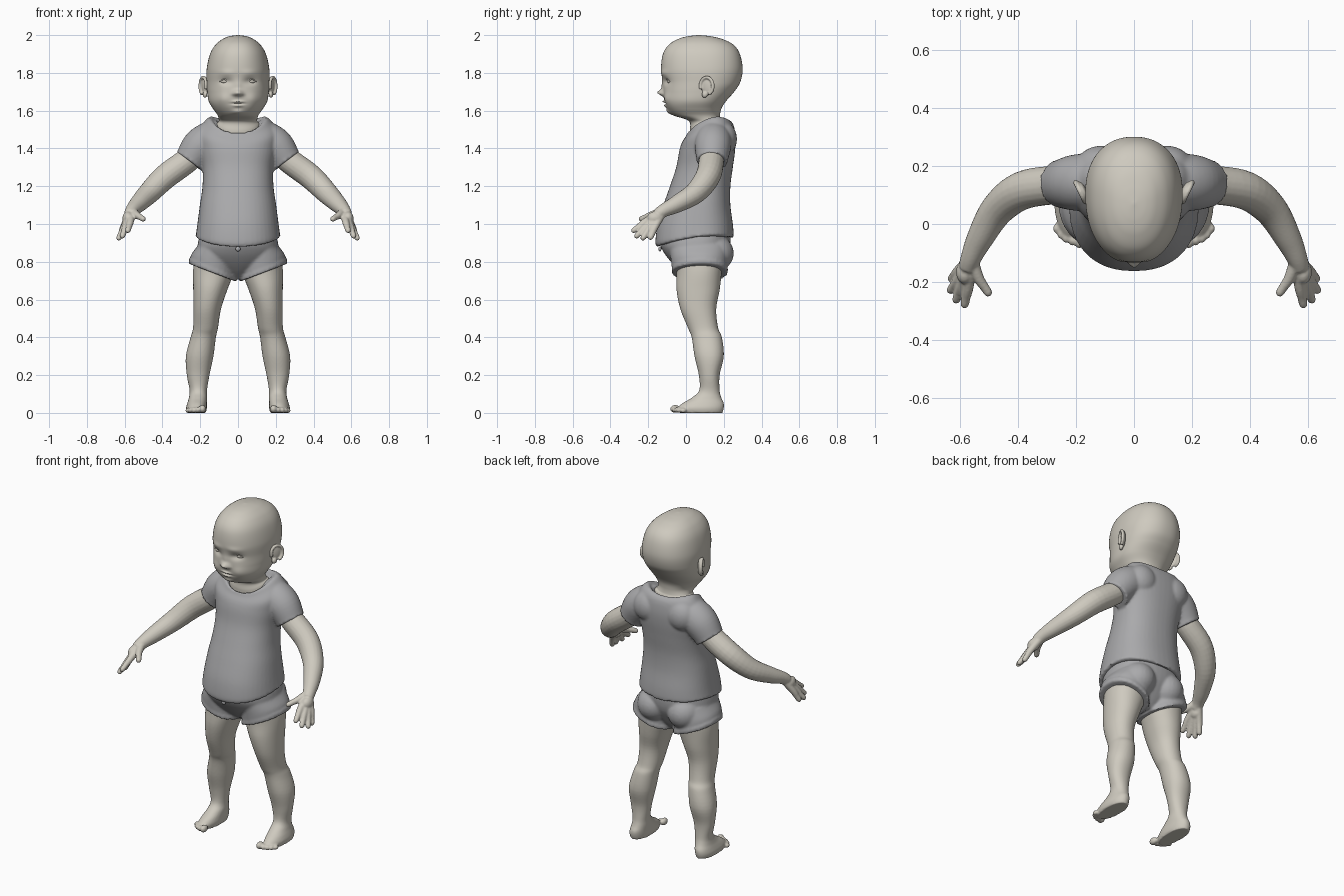
import bpy, bmesh, math
from mathutils import Vector, Matrix

cube = bpy.data.objects.get("Cube")
if cube:
    bpy.data.objects.remove(cube, do_unlink=True)


def material(name, rgb):
    m = bpy.data.materials.new(name)
    m.use_nodes = True
    m.diffuse_color = (*rgb, 1)
    bsdf = m.node_tree.nodes["Principled BSDF"]
    bsdf.inputs["Base Color"].default_value = (*rgb, 1)
    bsdf.inputs["Roughness"].default_value = 0.7
    return m


SKIN = material("pale_skin", (0.62, 0.59, 0.52))
CLOTH = material("grey_cloth", (0.40, 0.40, 0.41))


def spline(rows, n):
    """Smooth interpolation through rows of numbers."""
    pts = [rows[0]] + list(rows) + [rows[-1]]
    out = []
    for a, b, c, d in zip(pts, pts[1:], pts[2:], pts[3:]):
        for k in range(n):
            t = k / n
            out.append([q + t / 2 * (r - p + t * (2*p - 5*q + 4*r - u + t * (3*(q - r) + u - p)))
                        for p, q, r, u in zip(a, b, c, d)])
    return out + [list(rows[-1])]


def skin_rings(bm, rings):
    loops = [[bm.verts.new(p) for p in ring] for ring in rings]
    n = len(loops[0])
    for lo, hi in zip(loops, loops[1:]):
        for i in range(n):
            bm.faces.new((lo[i], lo[(i + 1) % n], hi[(i + 1) % n], hi[i]))
    bm.faces.new(loops[0][::-1])
    bm.faces.new(loops[-1])


def loft(bm, rows, s=1, n=5, seg=48, power=0.9, wide=0.55):
    """Stack of rings: z, front, back, half width, tilt, side lift, centre x, tilt x."""
    rings = []
    full = [tuple(r) + (0,) * (8 - len(r)) for r in rows]
    for z, yf, yb, hw, tilt, lift, cx, tx in spline(full, n):
        cy = yf + (yb - yf) * wide
        ring = []
        for i in range(seg):
            a = math.tau * i / seg
            c, d = math.cos(a), math.sin(a)
            dx = hw * math.copysign(abs(c) ** power, c)
            dy = (yb - cy if d > 0 else cy - yf) * math.copysign(abs(d) ** power, d)
            ring.append(Vector((s * (cx + dx), cy + dy, z + tilt * dy + lift * c * c + tx * dx)))
        rings.append(ring)
    skin_rings(bm, rings)


def tube(bm, rows, s=1, n=5, seg=20):
    """Round limb along a path of x, y, z, radius."""
    pts = spline(rows, n)
    pos = [Vector(p[:3]) for p in pts]
    rings = []
    for i, p in enumerate(pos):
        t = (pos[min(i + 1, len(pos) - 1)] - pos[max(i - 1, 0)]).normalized()
        u = t.cross(Vector((0.3, 0.9, 0.3))).normalized()
        v = t.cross(u)
        ring = []
        for k in range(seg):
            a = math.tau * k / seg
            q = p + (u * math.cos(a) + v * math.sin(a)) * pts[i][3]
            ring.append((s * q.x, q.y, q.z))
        rings.append(ring)
    skin_rings(bm, rings)


def ball(bm, centre, size, s=1, turn=0):
    m = (Matrix.Translation((s * centre[0], centre[1], centre[2]))
         @ Matrix.Rotation(s * turn, 4, 'Z') @ Matrix.Diagonal((*size, 1)))
    bmesh.ops.create_uvsphere(bm, u_segments=24, v_segments=16, radius=1, matrix=m)


def finish(bm, name, mat, voxel=0, smooth=3):
    """Make the object, fuse its shells when a voxel size is given."""
    bmesh.ops.recalc_face_normals(bm, faces=bm.faces)
    mesh = bpy.data.meshes.new(name)
    bm.to_mesh(mesh)
    bm.free()
    ob = bpy.data.objects.new(name, mesh)
    bpy.context.collection.objects.link(ob)
    if voxel:
        rm = ob.modifiers.new("fuse", 'REMESH')
        rm.mode = 'VOXEL'
        rm.voxel_size = voxel
        sm = ob.modifiers.new("soften", 'SMOOTH')
        sm.factor, sm.iterations = 0.5, smooth
        bpy.context.view_layer.update()
        dg = bpy.context.evaluated_depsgraph_get()
        fused = bpy.data.meshes.new_from_object(ob.evaluated_get(dg))
        ob.modifiers.clear()
        ob.data = fused
    ob.data.materials.clear()
    ob.data.materials.append(mat)
    for p in ob.data.polygons:
        p.use_smooth = True
    return ob


# head and neck
bm = bmesh.new()
loft(bm, [(2.0, .065, .075, .005), (1.994, .01, .13, .045), (1.98, -.04, .19, .08),
          (1.95, -.09, .25, .118), (1.9, -.122, .285, .148), (1.82, -.132, .30, .166),
          (1.75, -.122, .287, .166), (1.7, -.12, .255, .163), (1.65, -.113, .212, .155),
          (1.61, -.10, .187, .132), (1.575, -.065, .18, .108), (1.545, .015, .182, .102),
          (1.51, .02, .19, .115, .2, .02), (1.46, .02, .2, .13, .2, .02)], n=12, seg=96)
# face relief: x, z, spread x, spread z, height
relief = [(0, 1.695, .02, .016, .03), (0, 1.73, .014, .03, .008), (.02, 1.688, .009, .009, .01),
          (.065, 1.755, .03, .018, -.014), (.06, 1.8, .04, .015, .005), (.08, 1.66, .035, .035, .01),
          (0, 1.648, .024, .006, .012), (0, 1.626, .02, .007, .01), (0, 1.637, .03, .004, -.006),
          (0, 1.592, .03, .015, .012)]
for v in bm.verts:
    if v.co.y < .03:
        x, z = abs(v.co.x), v.co.z
        v.co.y -= sum(h * math.exp(-((x - cx) / sx) ** 2 - ((z - cz) / sz) ** 2)
                      for cx, cz, sx, sz, h in relief)
finish(bm, "head", SKIN)

for s, side in ((1, "left"), (-1, "right")):
    # eye and upper lid
    bm = bmesh.new()
    ball(bm, (.068, -.083, 1.755), (.026, .016, .011), s)
    tube(bm, [(.041, -.1, 1.755, .002), (.068, -.1, 1.768, .004), (.097, -.085, 1.754, .002)], s, seg=8)
    finish(bm, side + "_eye", SKIN)

    # ear with raised rim and lobe
    bm = bmesh.new()
    ball(bm, (.174, .113, 1.73), (.012, .036, .05), s, -.45)
    place = Matrix.Translation((.177, .113, 1.73)) @ Matrix.Rotation(-.45, 4, 'Z')
    rim = []
    for k in range(10):
        a = math.radians(200 - 30 * k)
        rim.append((*(place @ Vector((.008, .037 * math.cos(a), .046 * math.sin(a)))), .009))
    tube(bm, rim, s, n=3, seg=10)
    ball(bm, (.175, .098, 1.685), (.011, .016, .017), s, -.45)
    finish(bm, side + "_ear", SKIN, .004, 2)

    # arm and hand
    bm = bmesh.new()
    tube(bm, [(.2, .14, 1.4, .06), (.27, .135, 1.335, .066), (.385, .115, 1.25, .066),
              (.47, .05, 1.165, .058), (.53, -.05, 1.105, .046), (.56, -.115, 1.073, .036),
              (.572, -.15, 1.05, .032)], s)
    ball(bm, (.582, -.165, 1.03), (.03, .042, .036), s)
    wrist = (.56, -.12, 1.07, .024)
    fingers = [((.57, -.215, 1.012), (.585, -.288, .957)), ((.592, -.208, .992), (.615, -.27, .927)),
               ((.602, -.188, .985), (.636, -.235, .915)), ((.604, -.162, .988), (.632, -.193, .917)),
               ((.535, -.185, 1.047), (.495, -.247, 1.022))]
    for knuckle, tip in fingers:
        k, t = Vector(knuckle), Vector(tip)
        tube(bm, [wrist, (*k, .019), (*k.lerp(t, .5), .016), (*k.lerp(t, .87), .014), (*t, .005)], s, seg=12)
    finish(bm, side + "_arm", SKIN, .0055, 2)

    # leg, foot and toes
    bm = bmesh.new()
    leg = [(.85, -.06, .2, .1, .125), (.75, -.05, .19, .108, .13), (.65, -.05, .178, .09, .147),
           (.55, -.03, .16, .073, .163), (.45, .01, .17, .066, .172), (.4, .03, .19, .067, .184),
           (.3, .045, .2, .073, .203), (.2, .068, .178, .06, .211), (.12, .07, .178, .046, .21),
           (.08, .03, .187, .048, .212), (.05, -.02, .2, .052, .217), (.025, -.045, .2, .055, .22),
           (0, -.035, .193, .05, .22)]
    loft(bm, [r[:4] + (0, 0, r[4]) for r in leg], s, power=.95)
    for x, y, r in ((.188, -.057, .021), (.213, -.054, .016), (.234, -.046, .015),
                    (.252, -.033, .014), (.267, -.015, .013)):
        ball(bm, (x, y, r), (r * .85, r * 1.3, r), s)
    finish(bm, side + "_leg", SKIN, .006, 2)

# shirt with sleeves
bm = bmesh.new()
loft(bm, [(.905, -.155, .25, .225, .12, .03), (.93, -.162, .252, .222, .1, .02), (1.0, -.15, .248, .215),
          (1.1, -.12, .235, .202), (1.2, -.085, .235, .188), (1.3, -.052, .248, .188),
          (1.39, -.035, .26, .205), (1.45, -.02, .262, .212, .1, .03), (1.5, .0, .25, .178, .25, .04),
          (1.522, .01, .222, .145, .3, .04), (1.49, .02, .2, .115, .3, .03)], power=.87)
for s in (1, -1):
    tube(bm, [(.09, .145, 1.46, .09), (.15, .145, 1.445, .096), (.205, .142, 1.405, .096),
              (.255, .138, 1.335, .081)], s, seg=32)
    # shoulder blade and sleeve cuff
    ball(bm, (.11, .2, 1.45), (.09, .07, .09), s)
    tube(bm, [(.244, .139, 1.35, .083), (.258, .138, 1.331, .083)], s, n=2, seg=32)
finish(bm, "shirt", CLOTH, .008, 3)

# shorts with legs and seat
bm = bmesh.new()
loft(bm, [(.95, -.13, .235, .2), (.9, -.14, .235, .212), (.85, -.118, .225, .215),
          (.8, -.08, .2, .185), (.75, -.03, .17, .11), (.71, .02, .14, .04)])
for s in (1, -1):
    loft(bm, [(.89, -.09, .22, .1, 0, 0, .11), (.81, -.08, .22, .117, 0, 0, .13, .25),
              (.745, -.072, .218, .123, 0, 0, .135, .38)], s, power=.95)
    loft(bm, [(.765, -.076, .222, .126, 0, 0, .135, .38),
              (.742, -.076, .222, .127, 0, 0, .135, .38)], s, n=2, power=.95)
    ball(bm, (.1, .145, .845), (.1, .108, .1), s)
finish(bm, "shorts", CLOTH, .008, 2)

# waist button
bm = bmesh.new()
ball(bm, (0, -.138, .868), (.013, .008, .013))
finish(bm, "shorts_button", CLOTH)
